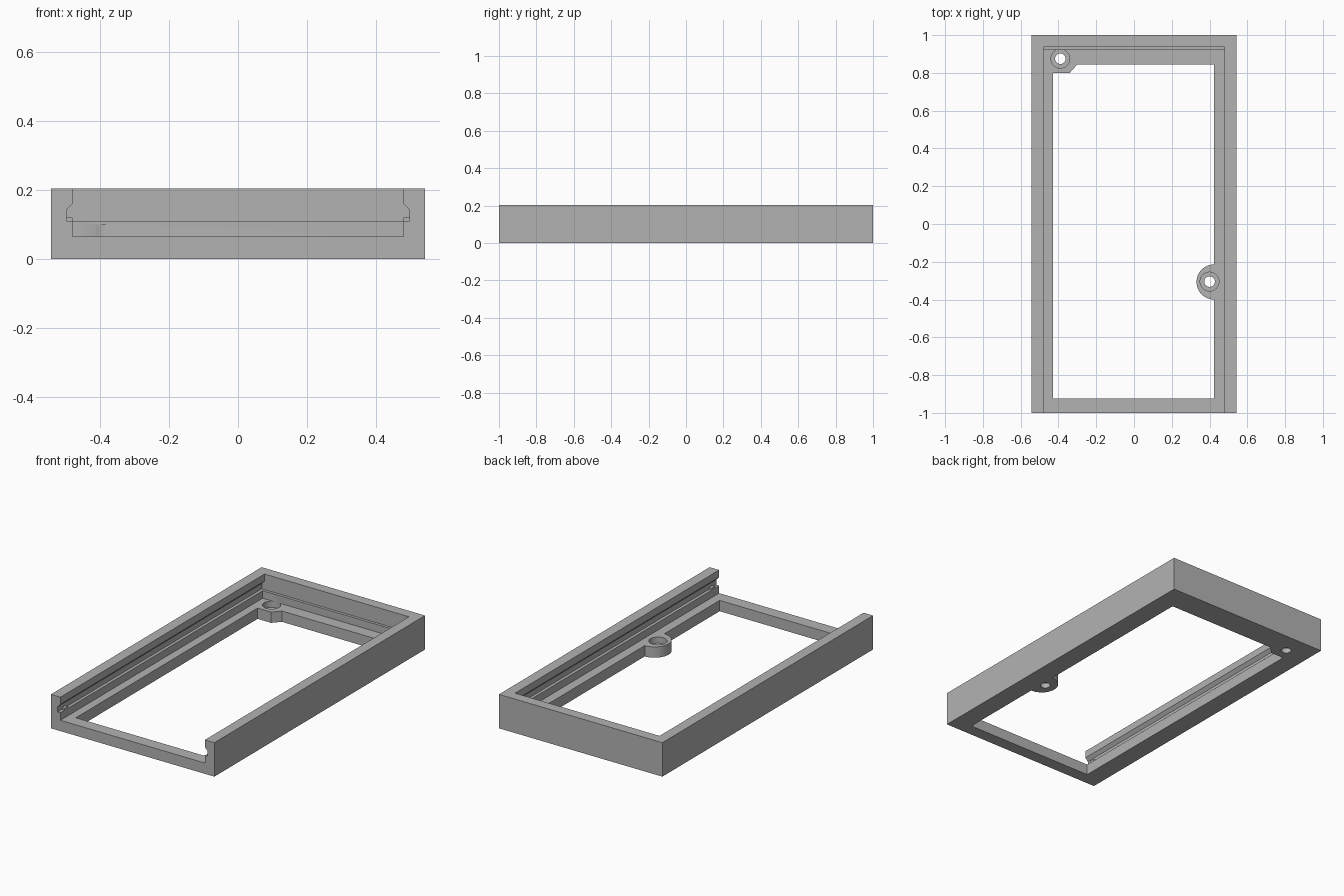
import bpy, bmesh, math
from mathutils import Vector

cube = bpy.data.objects.get("Cube")
if cube:
    bpy.data.objects.remove(cube, do_unlink=True)

grey = bpy.data.materials.new("plain grey")
grey.use_nodes = True
colour = (0.45, 0.45, 0.45, 1)
grey.diffuse_color = colour
grey.node_tree.nodes["Principled BSDF"].inputs["Base Color"].default_value = colour


def prism(name, points, lo, hi, along_y=False):
    """Extrude an outline along z, or an x-z outline along y."""
    bm = bmesh.new()
    verts = [bm.verts.new((a, lo, b) if along_y else (a, b, lo)) for a, b in points]
    face = bm.faces.new(verts)
    new = bmesh.ops.extrude_face_region(bm, geom=[face])["geom"]
    step = Vector((0, hi - lo, 0) if along_y else (0, 0, hi - lo))
    bmesh.ops.translate(bm, vec=step, verts=[g for g in new if isinstance(g, bmesh.types.BMVert)])
    bmesh.ops.recalc_face_normals(bm, faces=bm.faces)
    mesh = bpy.data.meshes.new(name)
    bm.to_mesh(mesh)
    bm.free()
    mesh.materials.append(grey)
    obj = bpy.data.objects.new(name, mesh)
    bpy.context.collection.objects.link(obj)
    return obj


def rect(x0, x1, y0, y1):
    return [(x0, y0), (x1, y0), (x1, y1), (x0, y1)]


def arc(cx, cy, r, start, end, n):
    angles = [math.radians(start + (end - start) * i / n) for i in range(n + 1)]
    return [(cx + r * math.cos(a), cy + r * math.sin(a)) for a in angles]


def cut(target, cutter):
    cutter.hide_render = True
    mod = target.modifiers.new("cut", 'BOOLEAN')
    mod.operation = 'DIFFERENCE'
    mod.solver = 'EXACT'
    mod.object = cutter
    bpy.context.view_layer.objects.active = target
    bpy.ops.object.modifier_apply(modifier=mod.name)
    bpy.data.objects.remove(cutter, do_unlink=True)


W, H, FLOOR, LEDGE = 0.543, 0.204, 0.065, 0.11
INNER, GROOVE = 0.48, 0.498

# Outer tray body
frame = prism("tray_frame", rect(-W, W, -1, 1), 0, H)

# Sliding-lid channel with undercut side grooves, open at the front
half = [(GROOVE, LEDGE), (GROOVE, 0.142), (INNER, 0.161), (INNER, 0.3)]
channel = half + [(-x, z) for x, z in reversed(half)]
cut(frame, prism("channel_cutter", channel, -1.1, 0.937, True))

# Shallow recess below the channel, stopping short of the back wall
cut(frame, prism("recess_cutter", rect(-INNER, INNER, FLOOR, 0.18), -1.1, 0.92, True))

# Floor opening, leaving a round boss on the left and a corner tab at the back right
opening = [(-0.43, -0.925), (0.424, -0.925)]
opening += arc(0.424, -0.307, 0.093, 270, 90, 24)
opening += [(0.424, 0.845), (-0.30, 0.845), (-0.34, 0.80), (-0.43, 0.80)]
cut(frame, prism("opening_cutter", opening, -0.1, 0.1))

# Counterbored screw holes
for x, y in ((-0.39, 0.875), (0.40, -0.305)):
    cut(frame, prism("hole_cutter", arc(x, y, 0.028, 0, 348.75, 31), -0.1, 0.1))
    cut(frame, prism("counterbore_cutter", arc(x, y, 0.05, 0, 348.75, 31), 0.028, 0.1))

# Small lid catches near the front of both grooves
for side, s in (("left", 1), ("right", -1)):
    x0, x1 = sorted((s * INNER, s * (GROOVE + 0.002)))
    prism(side + "_lid_catch", rect(x0, x1, -0.96, -0.93), LEDGE - 0.002, 0.121)

# Smooth round walls, crisp edges
bpy.ops.object.select_all(action='DESELECT')
frame.select_set(True)
bpy.context.view_layer.objects.active = frame
bpy.ops.object.shade_smooth_by_angle(angle=math.radians(30))
